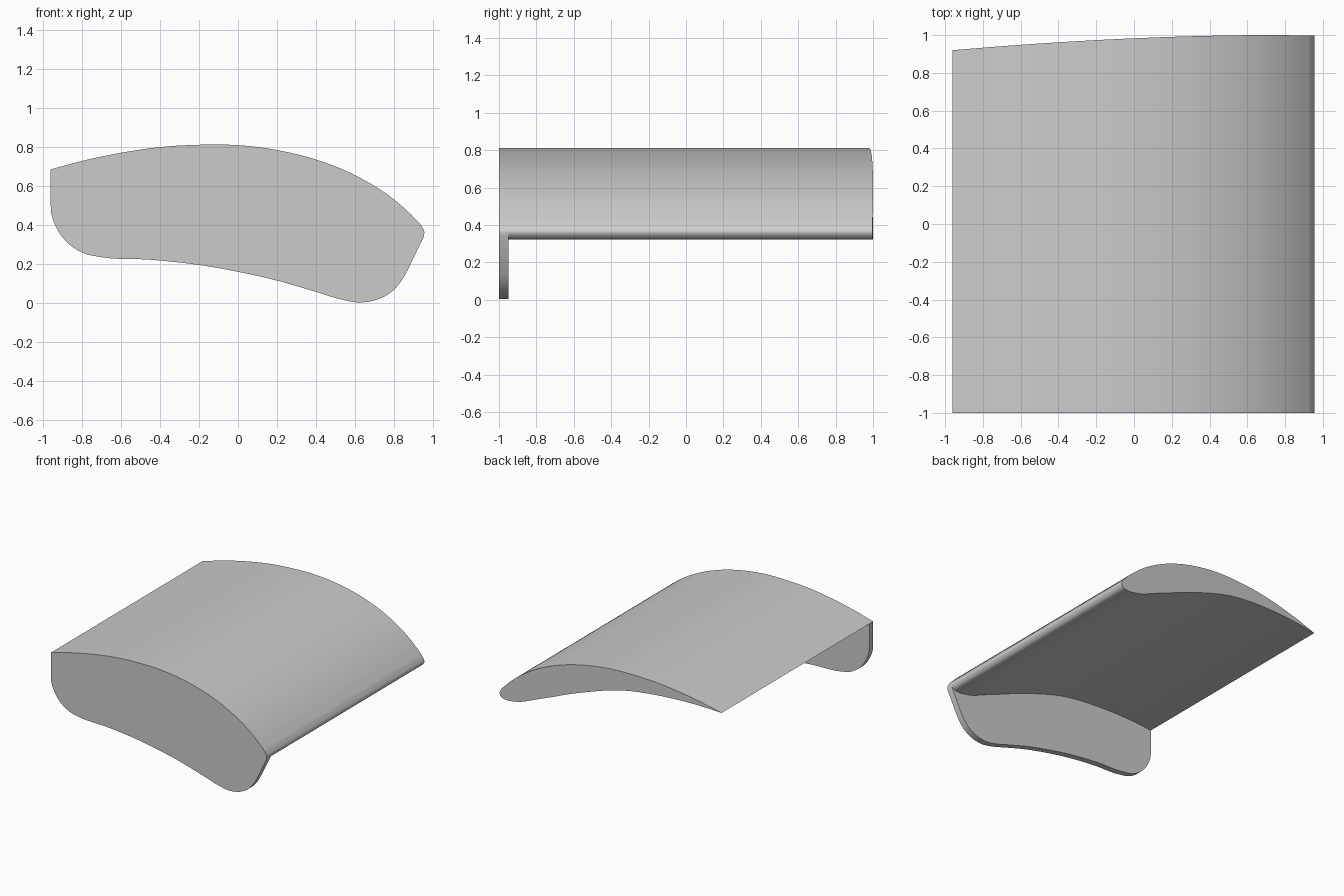
import bpy, bmesh, math
from mathutils import Vector

cube = bpy.data.objects.get("Cube")
if cube:
    bpy.data.objects.remove(cube)

grey = bpy.data.materials.new("plain grey")
grey.use_nodes = True
colour = (0.6, 0.6, 0.6, 1)
grey.diffuse_color = colour
grey.node_tree.nodes["Principled BSDF"].inputs["Base Color"].default_value = colour

STEPS = 8


def smooth(points):
    """Smooth curve through (x, z) points, with chord-length tangents."""
    p = [Vector(q) for q in points]
    last = len(p) - 1
    d = [(p[i + 1] - p[i]).length for i in range(last)]
    slope = [(p[i + 1] - p[i]) / d[i] for i in range(last)]
    tan = [slope[0]]
    tan += [(slope[i - 1] * d[i] + slope[i] * d[i - 1]) / (d[i - 1] + d[i]) for i in range(1, last)]
    tan.append(slope[-1])
    out = []
    for i in range(last):
        for k in range(STEPS):
            t = k / STEPS
            s = 1 - t
            out.append(p[i] * (s * s * (1 + 2 * t)) + p[i + 1] * (t * t * (3 - 2 * t))
                       + (tan[i] * s - tan[i + 1] * t) * (s * t * d[i]))
    return out + [p[-1]]


def extrude(name, outline, front, back, cap_front=True):
    """Run an outline along y; back is a function of x."""
    bm = bmesh.new()
    a = [bm.verts.new((q.x, front, q.y)) for q in outline]
    b = [bm.verts.new((q.x, back(q.x), q.y)) for q in outline]
    n = len(outline)
    for i in range(n):
        j = (i + 1) % n
        bm.faces.new((a[i], a[j], b[j], b[i]))
    bm.faces.new(b)
    if cap_front:
        bm.faces.new(a[::-1])
    bmesh.ops.recalc_face_normals(bm, faces=bm.faces)
    mesh = bpy.data.meshes.new(name)
    bm.to_mesh(mesh)
    bm.free()
    mesh.materials.append(grey)
    obj = bpy.data.objects.new(name, mesh)
    bpy.context.collection.objects.link(obj)
    bpy.ops.object.select_all(action='DESELECT')
    obj.select_set(True)
    bpy.context.view_layer.objects.active = obj
    bpy.ops.object.shade_smooth_by_angle(angle=math.radians(30))
    return obj


# Wing section: over the top, round the nose, back along the hollow underside
top = [(-.96, .685), (-.8, .728), (-.6, .77), (-.4, .799), (-.2, .811), (0, .809), (.2, .784),
       (.4, .735), (.6, .655), (.8, .53), (.9, .44), (.94, .395), (.955, .36)]
under = [(.94, .335), (.9, .323), (.82, .33), (.6, .41), (.25, .55), (-.14, .666),
         (-.48, .70), (-.75, .7), (-.96, .685)]
section = smooth(top + under)[:-1]
extrude("wing", section, -.95, lambda x: 1 - .08 * (abs(.7 - x) / 1.66) ** 1.8, cap_front=False)

# End plate: shares the wing's top, with a deeper rounded lower edge
lower = smooth([(.87, .17), (.835, .11), (.79, .06), (.72, .02), (.62, .003), (.53, .018),
                (.4, .057), (.2, .115), (0, .16), (-.2, .195), (-.45, .222), (-.7, .235),
                (-.79, .255), (-.87, .305), (-.93, .385), (-.955, .45), (-.96, .5)])
nose = (len(top) - 1) * STEPS + 1
extrude("end_plate", section[:nose] + [Vector((.952, .34))] + lower, -1, lambda x: -.95)
